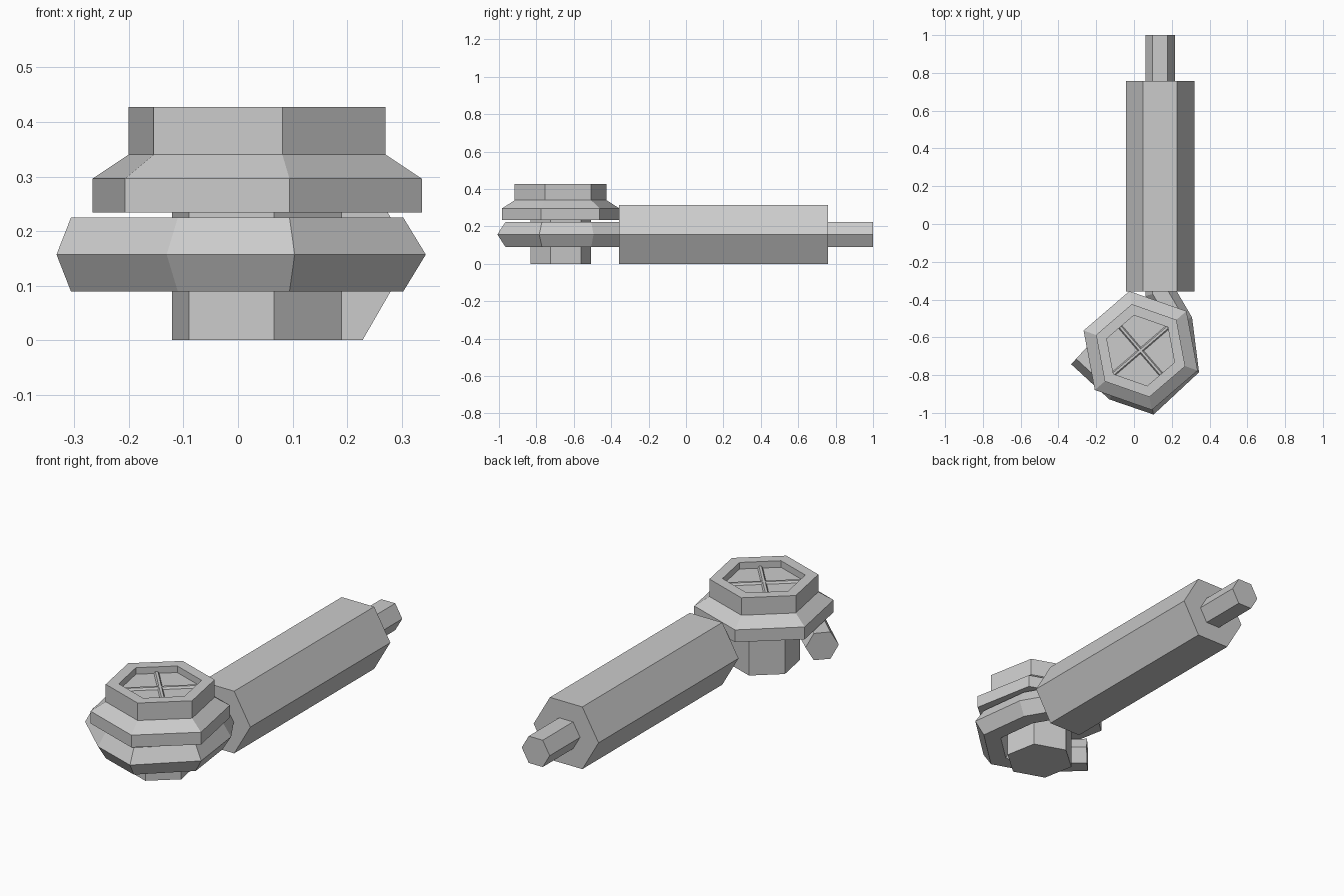
import bpy, bmesh, math
from mathutils import Vector

if "Cube" in bpy.data.objects:
    bpy.data.objects.remove(bpy.data.objects["Cube"])

MID_Z = 0.157
CX, CY = 0.035, -0.67          # centre of the knob
TURN = math.radians(-19.3)     # rotation of the knob's hexagon


def make_object(name, bm):
    bmesh.ops.recalc_face_normals(bm, faces=bm.faces)
    mesh = bpy.data.meshes.new(name)
    bm.to_mesh(mesh)
    bm.free()
    ob = bpy.data.objects.new(name, mesh)
    bpy.context.collection.objects.link(ob)
    return ob


def skin(bm, rings):
    """Bridge six-sided rings and cap both ends."""
    rings = [[bm.verts.new(p) for p in ring] for ring in rings]
    for a, b in zip(rings, rings[1:]):
        for i in range(6):
            j = (i + 1) % 6
            bm.faces.new((a[i], a[j], b[j], b[i]))
    bm.faces.new(rings[0])
    bm.faces.new(rings[-1])


def hex_sweep(name, path, radius):
    """Hexagonal rod along a flat path, mitred at each bend."""
    pts = [Vector((x, y, z)) for x, y, z in path]
    dirs = [(b - a).normalized() for a, b in zip(pts, pts[1:])]
    rings = []
    for k, p in enumerate(pts):
        d0, d1 = dirs[max(k - 1, 0)], dirs[min(k, len(dirs) - 1)]
        t = (d0 + d1).normalized()
        side = Vector((t.y, -t.x, 0)) / t.dot(d0)
        rings.append([p + side * radius * math.cos(a) + Vector((0, 0, radius * math.sin(a)))
                      for a in (math.pi / 3 * i for i in range(6))])
    bm = bmesh.new()
    skin(bm, rings)
    return make_object(name, bm)


def hex_turned(name, profile):
    """Stack of hexagons (radius, z) around the knob axis."""
    bm = bmesh.new()
    skin(bm, [[(CX + r * math.cos(TURN + math.pi / 3 * i),
                CY + r * math.sin(TURN + math.pi / 3 * i), z) for i in range(6)]
              for r, z in profile])
    return make_object(name, bm)


# Thick hexagonal handle
hex_sweep("handle", [(0.138, 0.758, MID_Z), (0.138, -0.357, MID_Z)], 0.181)

# Thin rod through the handle, hooked around the knob stem
hook = [(0.138, 1.0), (0.138, -0.36), (0.232, -0.52), (0.262, -0.755),
        (0.085, -0.92), (-0.09, -0.86), (-0.28, -0.685)]
hex_sweep("hooked_rod", [(x, y, MID_Z) for x, y in hook], 0.078)

# Stem and stepped knob with recessed top
hex_turned("stem", [(0.165, 0), (0.165, 0.25)])
FLOOR = 0.395
hex_turned("knob", [(0.32, 0.234), (0.32, 0.296), (0.25, 0.34),
                    (0.25, 0.428), (0.19, 0.428), (0.19, FLOOR)])

# Crossed thin bars on the recess floor
for k, (ang, half) in enumerate(((40.7, 0.188), (130.7, 0.164))):
    a = math.radians(ang)
    dx, dy = half * math.cos(a), half * math.sin(a)
    hex_sweep(f"cross_bar_{k + 1}", [(CX - dx, CY - dy, FLOOR), (CX + dx, CY + dy, FLOOR)], 0.012)
